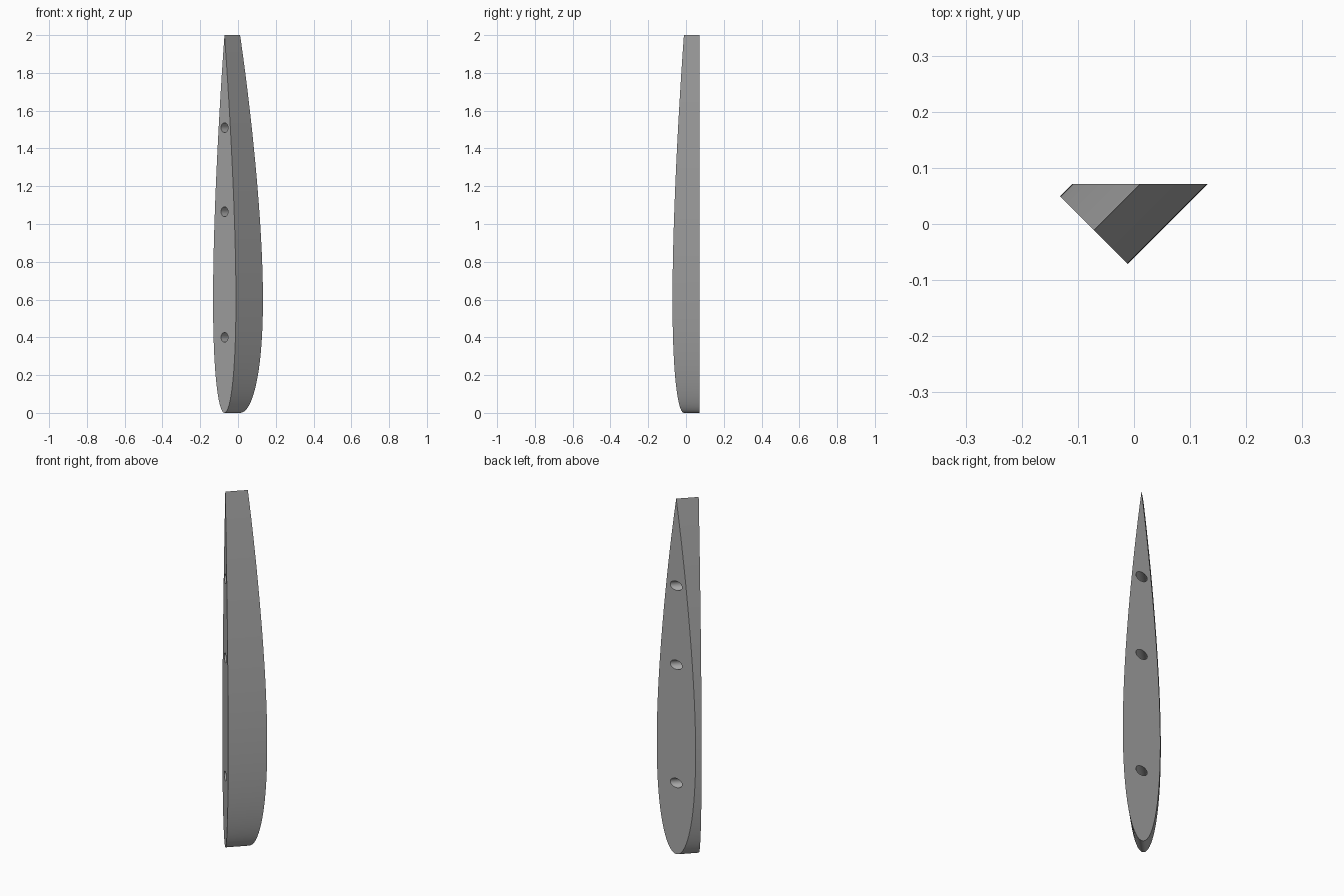
import bpy, bmesh, math
from mathutils import Vector, Matrix

cube = bpy.data.objects.get("Cube")
if cube:
    bpy.data.objects.remove(cube, do_unlink=True)

grey = bpy.data.materials.new("plain grey")
grey.use_nodes = True
color = (0.4, 0.4, 0.4, 1)
grey.diffuse_color = color
grey.node_tree.nodes["Principled BSDF"].inputs["Base Color"].default_value = color

CHORD = 2.0
HALF = 0.0605 * math.sqrt(2)      # greatest half thickness
BACK = 0.0715                     # plane of the mitred back end
START = Vector((-0.0715, -0.011, 0))
span = Vector((1, 1, 0)).normalized()
side = Vector((1, -1, 0)).normalized()


def half_thickness(u):
    """Symmetric foil section with a closed trailing edge."""
    y = 0.2969 * math.sqrt(u) - 0.126 * u - 0.3516 * u**2 + 0.2843 * u**3 - 0.1036 * u**4
    return HALF * y / 0.1


def new_object(name, bm):
    bmesh.ops.recalc_face_normals(bm, faces=bm.faces[:])
    mesh = bpy.data.meshes.new(name)
    bm.to_mesh(mesh)
    bm.free()
    obj = bpy.data.objects.new(name, mesh)
    bpy.context.collection.objects.link(obj)
    mesh.materials.append(grey)
    return obj


# Foil: section outline, extruded diagonally and mitred at the back
N = 50
us = [(1 - math.cos(math.pi * i / N)) / 2 for i in range(N + 1)]
outline = [(half_thickness(u), u) for u in us]
outline += [(-t, u) for t, u in reversed(outline[1:-1])]
bm = bmesh.new()
verts = [bm.verts.new(START + side * t + Vector((0, 0, CHORD * u))) for t, u in outline]
face = bm.faces.new(verts)
ext = bmesh.ops.extrude_face_region(bm, geom=[face])
bmesh.ops.translate(bm, vec=span * 0.4,
                    verts=[g for g in ext["geom"] if isinstance(g, bmesh.types.BMVert)])
cut = bmesh.ops.bisect_plane(bm, geom=bm.verts[:] + bm.edges[:] + bm.faces[:],
                             plane_co=(0, BACK, 0), plane_no=(0, 1, 0), clear_outer=True)
bmesh.ops.edgeloop_fill(bm, edges=[g for g in cut["geom_cut"] if isinstance(g, bmesh.types.BMEdge)])
foil = new_object("foil_end_block", bm)

# Three dowel holes along the span
bm = bmesh.new()
turn = span.to_track_quat("Z", "Y").to_matrix().to_4x4()
for z in (0.4, 1.065, 1.51):
    bmesh.ops.create_cone(bm, cap_ends=True, segments=32, radius1=0.026, radius2=0.026, depth=1,
                          matrix=Matrix.Translation(START + Vector((0, 0, z))) @ turn)
cutter = new_object("dowel_hole_cutter", bm)
cutter.hide_render = True
cutter.hide_set(True)

mod = foil.modifiers.new("dowel_holes", "BOOLEAN")
mod.operation = "DIFFERENCE"
mod.solver = "EXACT"
mod.object = cutter
bpy.context.view_layer.objects.active = foil
foil.select_set(True)
bpy.ops.object.modifier_apply(modifier=mod.name)
bpy.data.objects.remove(cutter, do_unlink=True)
bpy.ops.object.shade_smooth_by_angle(angle=math.radians(30))
